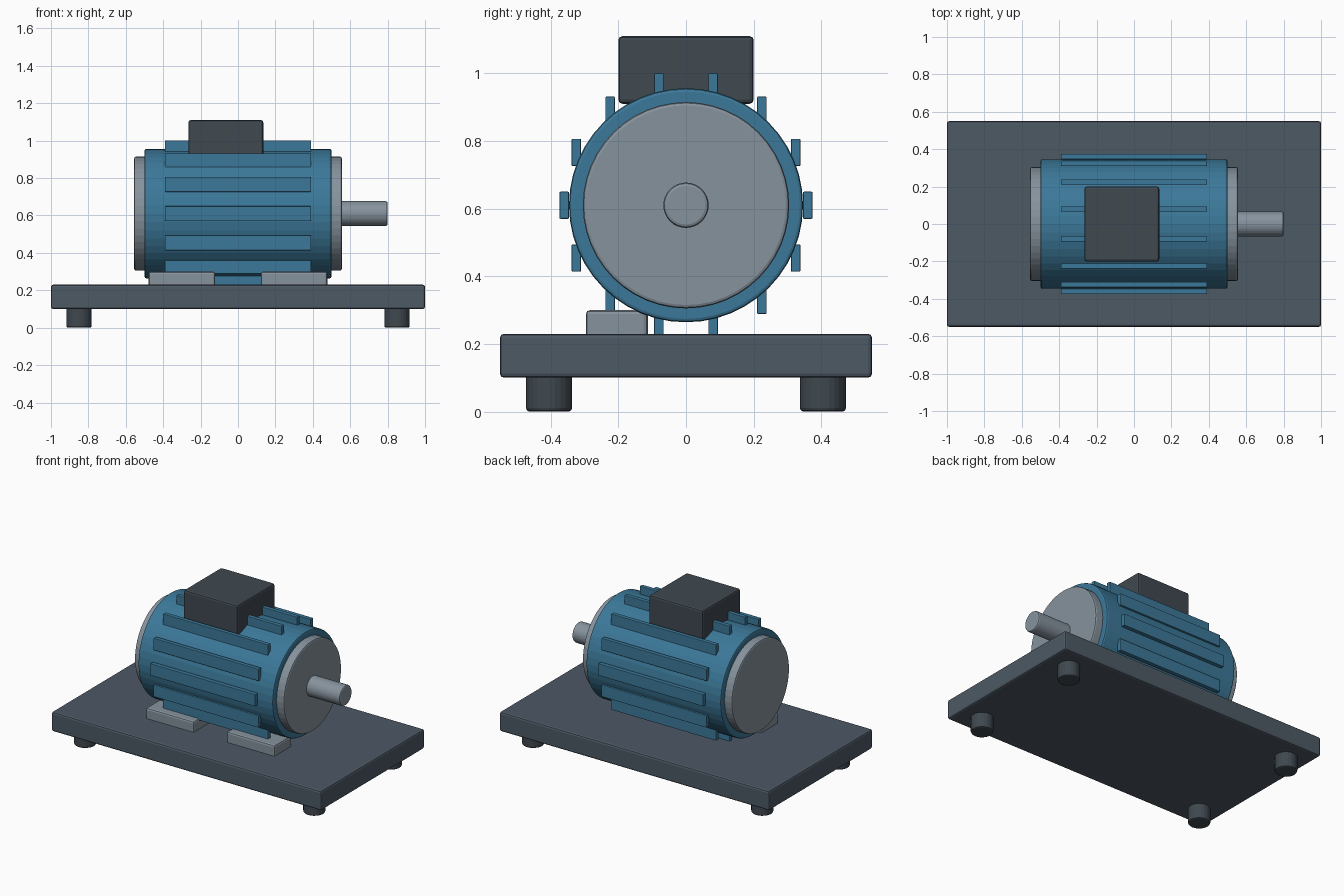
import bpy
from math import cos, sin, pi, radians

if "Cube" in bpy.data.objects:
    bpy.data.objects.remove(bpy.data.objects["Cube"])


def material(name, r, g, b):
    m = bpy.data.materials.new(name)
    m.diffuse_color = (r, g, b, 1)
    m.use_nodes = True
    m.node_tree.nodes["Principled BSDF"].inputs["Base Color"].default_value = m.diffuse_color
    return m


BLUE = material("blue_paint", 0.045, 0.19, 0.32)
SLATE = material("slate_paint", 0.075, 0.1, 0.13)
DARK = material("dark_plastic", 0.05, 0.065, 0.08)
STEEL = material("steel", 0.24, 0.29, 0.34)


def finish(name, mat, bevel):
    ob = bpy.context.object
    ob.name = name
    ob.data.materials.append(mat)
    bpy.ops.object.transform_apply(location=False, rotation=True, scale=True)
    if bevel:
        mod = ob.modifiers.new("edge_bevel", 'BEVEL')
        mod.width = bevel
        mod.segments = 2
        mod.limit_method = 'ANGLE'
        mod.angle_limit = radians(40)
    return ob


def box(name, lo, hi, mat, bevel=0.012):
    bpy.ops.mesh.primitive_cube_add(size=1, location=[(a + b) / 2 for a, b in zip(lo, hi)])
    bpy.context.object.scale = [b - a for a, b in zip(lo, hi)]
    return finish(name, mat, bevel)


def cylinder(name, loc, radius, depth, mat, sides, along_x=True, bevel=0.01):
    bpy.ops.mesh.primitive_cylinder_add(vertices=sides, radius=radius, depth=depth, location=loc,
                                        rotation=(0, pi / 2 if along_x else 0, 0))
    return finish(name, mat, bevel)


AXIS_Z = 0.61

# Base plate on four round feet
box("base_plate", (-1, -0.55, 0.1), (1, 0.55, 0.23), SLATE)
for i, (sx, sy) in enumerate([(-1, -1), (1, -1), (-1, 1), (1, 1)]):
    cylinder(f"base_foot_{i + 1}", (sx * 0.85, sy * 0.405, 0.06), 0.068, 0.12, DARK, 24, along_x=False)

# Motor housing, end caps and drive shaft
cylinder("motor_housing", (0, 0, AXIS_Z), 0.346, 1.0, BLUE, 48)
for side, sx in (("left", -1), ("right", 1)):
    cylinder(f"end_cap_{side}", (sx * 0.515, 0, AXIS_Z), 0.305, 0.08, STEEL, 48)
cylinder("drive_shaft", (0.65, 0, AXIS_Z), 0.067, 0.3, STEEL, 32)

# Upright cooling fins spaced around the housing
FINS = 14
for i in range(FINS):
    a = 2 * pi * i / FINS
    y, z = 0.36 * cos(a), AXIS_Z + 0.36 * sin(a)
    box(f"cooling_fin_{i + 1}", (-0.39, y - 0.014, z - 0.04), (0.39, y + 0.014, z + 0.04), BLUE, 0.003)

# Terminal box on top
box("terminal_box", (-0.265, -0.2, 0.91), (0.135, 0.2, 1.11), DARK)

# Mounting pads along the front edge
for side, sx in (("left", -1), ("right", 1)):
    box(f"mounting_pad_{side}", (sx * 0.3 - 0.178, -0.296, 0.215), (sx * 0.3 + 0.178, -0.113, 0.3), STEEL)
